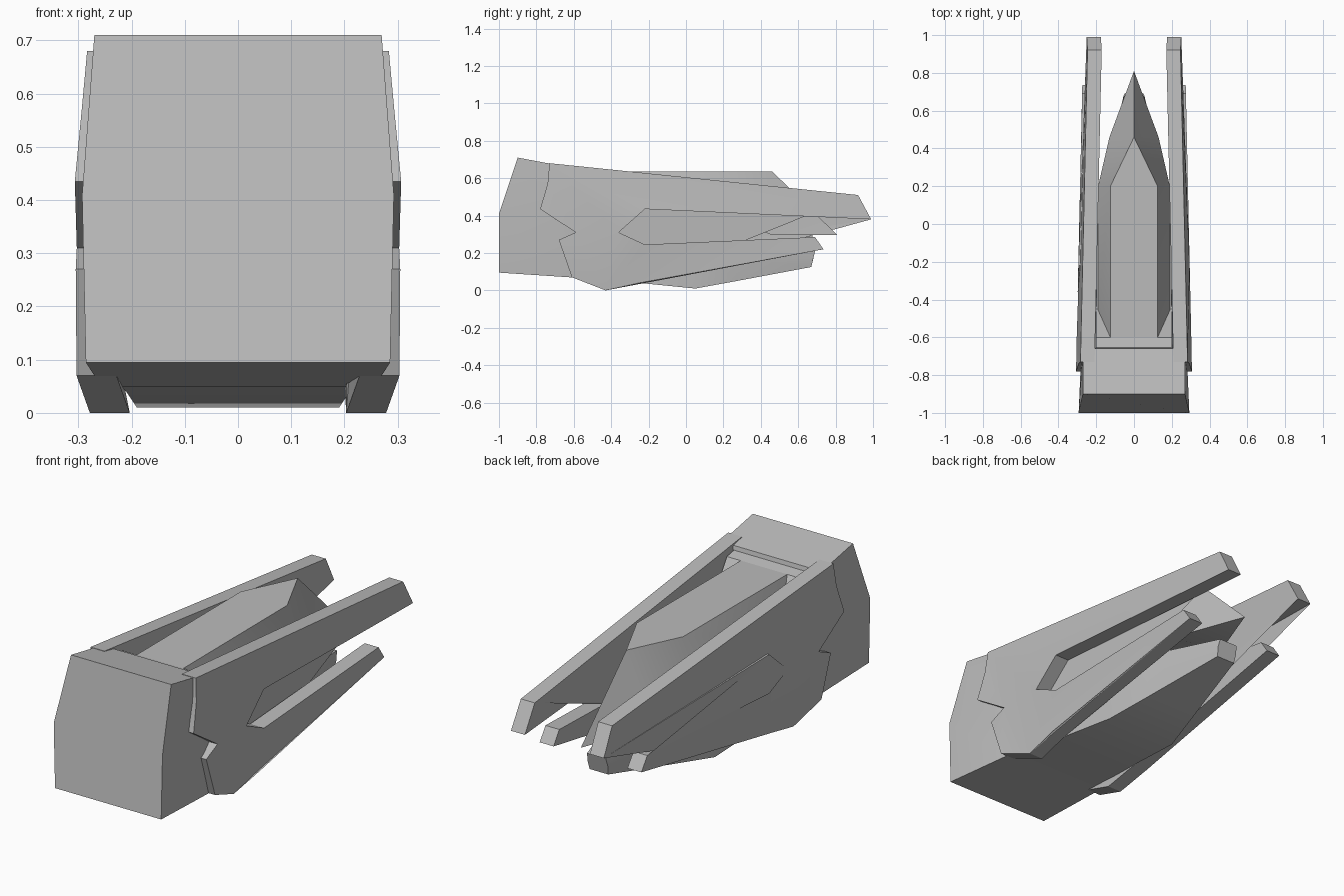
import bpy
import bmesh
import math

default_cube = bpy.data.objects.get("Cube")
if default_cube:
    bpy.data.objects.remove(default_cube, do_unlink=True)

grey = bpy.data.materials.new("hull grey")
grey.use_nodes = True
grey.diffuse_color = (0.5, 0.5, 0.5, 1)
grey.node_tree.nodes["Principled BSDF"].inputs["Base Color"].default_value = grey.diffuse_color


def finish(bm, name):
    """Turn a bmesh into a grey object with crisp edges."""
    bmesh.ops.recalc_face_normals(bm, faces=bm.faces)
    mesh = bpy.data.meshes.new(name)
    bm.to_mesh(mesh)
    bm.free()
    mesh.materials.append(grey)
    obj = bpy.data.objects.new(name, mesh)
    bpy.context.collection.objects.link(obj)
    bpy.ops.object.select_all(action="DESELECT")
    obj.select_set(True)
    bpy.context.view_layer.objects.active = obj
    bpy.ops.object.shade_smooth_by_angle(angle=math.radians(25))
    return obj


def bridge(bm, first, second):
    """Join two vertex rings of equal length with a band of quads."""
    count = len(first)
    for i in range(count):
        j = (i + 1) % count
        bm.faces.new((first[i], first[j], second[j], second[i]))


def loft(name, sections):
    """Skin half sections, each listed top to bottom, mirrored across x."""
    bm = bmesh.new()
    rings = []
    for half in sections:
        points = half + [(-x, y, z) for x, y, z in reversed(half)]
        rings.append([bm.verts.new(p) for p in points])
    for first, second in zip(rings, rings[1:]):
        bridge(bm, first, second)
    bm.faces.new(rings[0])
    bm.faces.new(rings[-1])
    return finish(bm, name)


# Main hull: blunt nose, stepped deck and tapering keel
loft("main_hull", [
    [(.27, -.9, .71), (.293, -1, .41), (.286, -1, .095)],
    [(.27, -.66, .665), (.28, -.7, .38), (.27, -.62, .07)],
    [(.2, -.655, .645), (.25, -.57, .36), (.25, -.5, .06)],
    [(.2, -.6, .635), (.22, -.5, .34), (.22, -.4, .05)],
    [(.2, -.45, .4), (.205, -.3, .3), (.21, -.25, .04)],
    [(.195, 0, .41), (.195, .03, .25), (.19, .05, .01)],
    [(.15, .27, .27), (.15, .27, .18), (.14, .27, .05)],
    [(.05, .69, .21), (.055, .68, .17), (.05, .67, .125)],
])


# Canopy: flat roof with chamfered sides running to a low pointed tail
def build_canopy():
    bm = bmesh.new()
    roof_half = [(.125, -.64, .635), (.125, .2, .637)]
    brim_half = [(.19, -.46, .41), (.19, .2, .41), (.13, .46, .295)]

    def outline(half, tip):
        mirrored = [(-x, y, z) for x, y, z in reversed(half)]
        return [bm.verts.new(p) for p in half + [tip] + mirrored]

    roof = outline(roof_half, (0, .46, .637))
    brim = outline(brim_half, (0, .81, .295))
    bm.faces.new(roof)
    bm.faces.new(brim)
    r0, r1, peak, l1, l0 = roof
    b0, b1, b2, tip, c2, c1, c0 = brim
    for face in ((r0, r1, b1, b0), (r1, peak, b2, b1), (peak, tip, b2),
                 (l1, l0, c0, c1), (peak, l1, c1, c2), (peak, c2, tip),
                 (r0, b0, c0, l0)):
        bm.faces.new(face)
    bmesh.ops.triangulate(bm, faces=bm.faces[:])
    return finish(bm, "canopy")


build_canopy()


# Side plates: forked armour with a long upper arm and a lower arm
PLATE_PROFILE = [
    (-.73, .68), (.92, .51), (.99, .38), (-.22, .435), (-.36, .31),
    (-.22, .245), (.69, .285), (.735, .22), (-.25, .04), (-.43, 0),
    (-.61, .07), (-.68, .27), (-.59, .31), (-.78, .435), (-.74, .57),
]


def plate_offset(y, z):
    """Outer surface: leans in toward the top, the bottom and the tail."""
    x = .29 - .022 * y
    x -= .09 * max(0, z - .43) + .3 * max(0, .07 - z)
    if z > .33:
        x -= .018 * max(0, y)
    return x


def side_plate(name, side, thickness=.075):
    bm = bmesh.new()
    outer, inner = [], []
    for y, z in PLATE_PROFILE:
        x = plate_offset(y, z)
        outer.append(bm.verts.new((side * x, y, z)))
        inner.append(bm.verts.new((side * (x - thickness), y, z)))
    bridge(bm, outer, inner)
    caps = [bm.faces.new(outer), bm.faces.new(inner)]
    bmesh.ops.triangulate(bm, faces=caps)
    return finish(bm, name)


for name, side in (("left_side_plate", 1), ("right_side_plate", -1)):
    side_plate(name, side)
